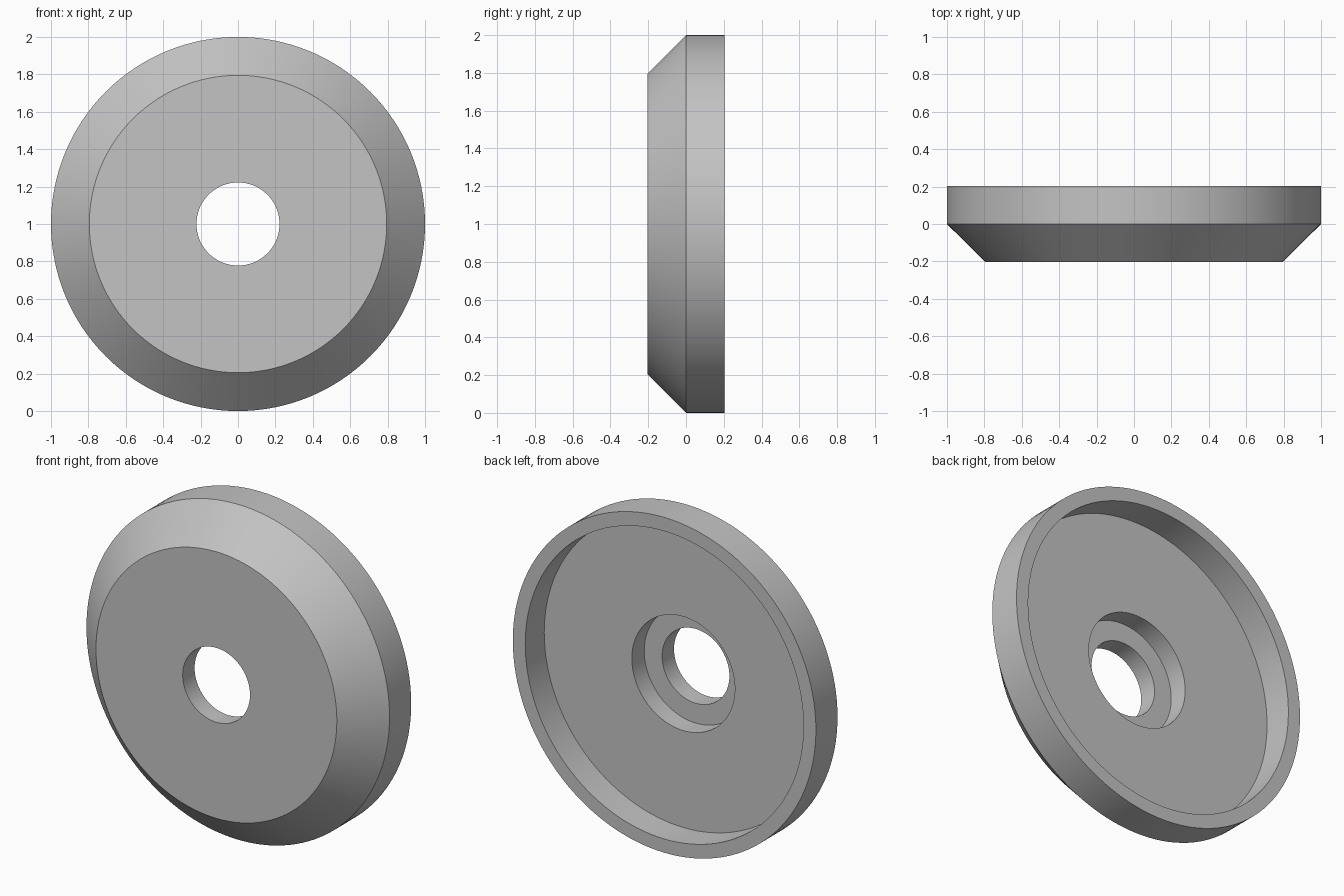
import bpy, bmesh, math

if "Cube" in bpy.data.objects:
    bpy.data.objects.remove(bpy.data.objects["Cube"])

SEGMENTS = 128
CENTRE_Z = 1.0

# Closed cross-section of the disc: (radius, y)
PROFILE = [
    (0.222, -0.204),  # front edge of the hole
    (0.795, -0.204),  # front face
    (1.0, 0.0),       # bevel
    (1.0, 0.204),     # outer wall
    (0.918, 0.204),   # back rim
    (0.918, 0.025),   # recess wall
    (0.34, 0.025),    # recess floor
    (0.34, -0.092),   # counterbore wall
    (0.222, -0.092),  # counterbore floor
]

# Flat grey for the whole part
grey = bpy.data.materials.new("grey")
grey.diffuse_color = (0.55, 0.55, 0.55, 1)
grey.use_nodes = True
grey.node_tree.nodes["Principled BSDF"].inputs["Base Color"].default_value = grey.diffuse_color

# Spin the cross-section about the y axis
bm = bmesh.new()
rings = []
for i in range(SEGMENTS):
    a = 2 * math.pi * i / SEGMENTS
    rings.append([bm.verts.new((r * math.cos(a), y, CENTRE_Z + r * math.sin(a)))
                  for r, y in PROFILE])
n = len(PROFILE)
for i in range(SEGMENTS):
    here, there = rings[i], rings[(i + 1) % SEGMENTS]
    for j in range(n):
        k = (j + 1) % n
        bm.faces.new((here[j], here[k], there[k], there[j]))
bmesh.ops.recalc_face_normals(bm, faces=bm.faces)

mesh = bpy.data.meshes.new("bevelled_disc")
bm.to_mesh(mesh)
bm.free()
mesh.materials.append(grey)
disc = bpy.data.objects.new("bevelled_disc", mesh)
bpy.context.collection.objects.link(disc)

# Smooth round walls, crisp edges
bpy.context.view_layer.objects.active = disc
disc.select_set(True)
bpy.ops.object.shade_smooth_by_angle(angle=math.radians(30))
